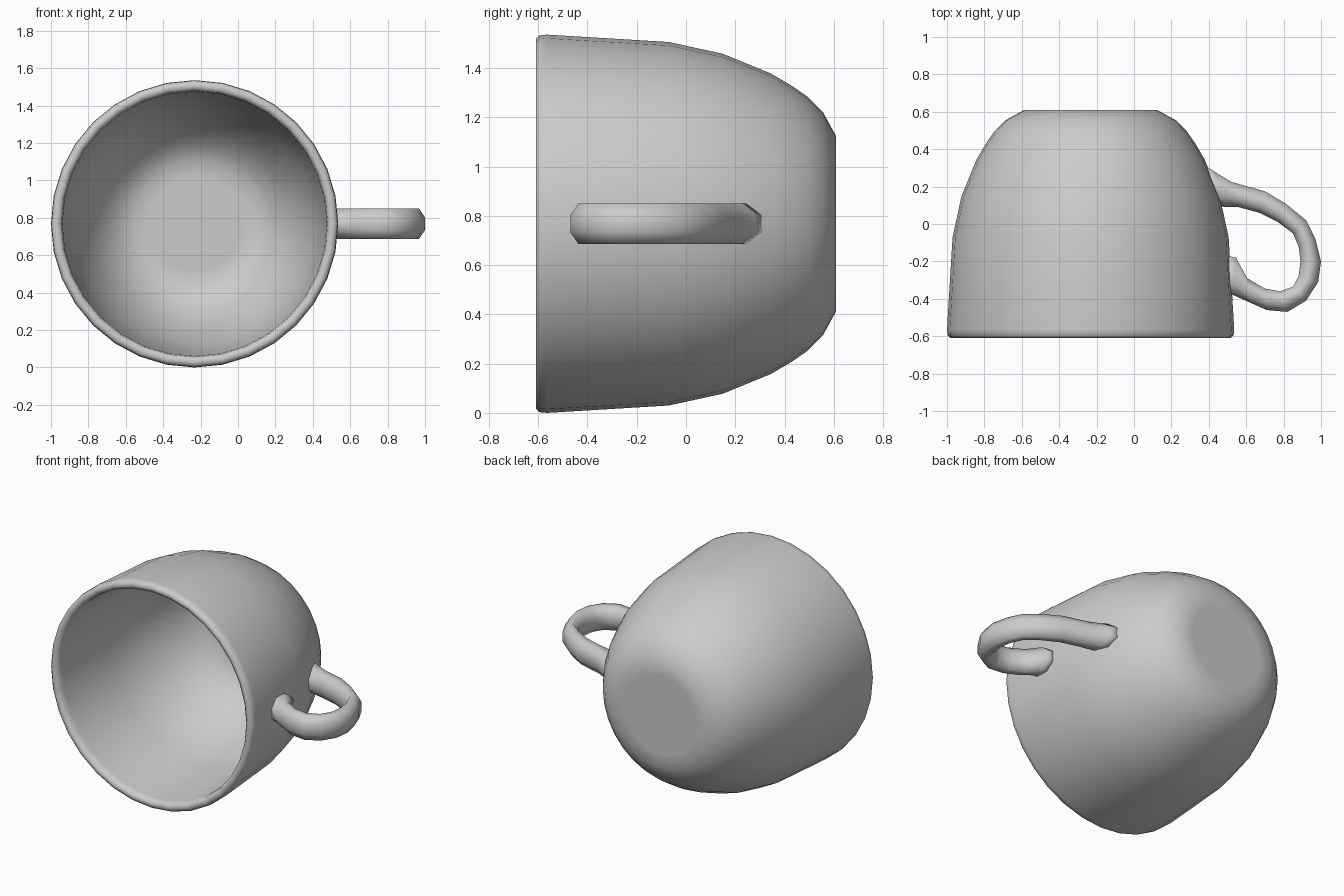
import bpy
import math
from mathutils import Vector

if "Cube" in bpy.data.objects:
    bpy.data.objects.remove(bpy.data.objects["Cube"])

CX, CZ = -0.232, 0.768   # cup axis runs along y through here


def skin(name, rings):
    """Join equal-length rings into one closed, smooth tube with end caps."""
    n = len(rings[0])
    verts = [v for ring in rings for v in ring]
    faces = [(i * n + j, i * n + (j + 1) % n, (i + 1) * n + (j + 1) % n, (i + 1) * n + j)
             for i in range(len(rings) - 1) for j in range(n)]
    faces.append(tuple(reversed(range(n))))
    faces.append(tuple(range(len(verts) - n, len(verts))))
    mesh = bpy.data.meshes.new(name)
    mesh.from_pydata(verts, [], faces)
    obj = bpy.data.objects.new(name, mesh)
    bpy.context.collection.objects.link(obj)
    bpy.context.view_layer.objects.active = obj
    obj.select_set(True)
    bpy.ops.object.mode_set(mode='EDIT')
    bpy.ops.mesh.select_all(action='SELECT')
    bpy.ops.mesh.normals_make_consistent(inside=False)
    bpy.ops.object.mode_set(mode='OBJECT')
    bpy.ops.object.shade_smooth()
    obj.select_set(False)
    return obj


def circle(y, r, n=32):
    return [(CX + r * math.cos(2 * math.pi * k / n), y, CZ + r * math.sin(2 * math.pi * k / n))
            for k in range(n)]


# Cup: (y, radius) from the outside base, over the rim, to the inside base
profile = [(0.61, 0.27), (0.61, 0.355), (0.555, 0.455), (0.495, 0.515), (0.43, 0.56),
           (0.345, 0.61), (0.15, 0.69), (-0.07, 0.738), (-0.565, 0.768),
           (-0.595, 0.765), (-0.61, 0.75), (-0.61, 0.728), (-0.595, 0.712), (-0.56, 0.707),
           (-0.07, 0.685), (0.14, 0.638), (0.32, 0.565), (0.40, 0.515), (0.46, 0.47),
           (0.515, 0.41), (0.56, 0.33), (0.56, 0.25)]
skin("cup_body", [circle(y, r) for y, r in profile])

# Handle: (outer x, outer y, inner x, inner y) along the loop
loop = [(0.37, 0.32, 0.44, 0.10), (0.43, 0.28, 0.49, 0.09), (0.52, 0.225, 0.56, 0.09),
        (0.70, 0.175, 0.67, 0.06), (0.81, 0.11, 0.77, 0.01), (0.92, 0.02, 0.85, -0.05),
        (0.97, -0.08, 0.88, -0.12), (1.0, -0.20, 0.89, -0.20), (0.985, -0.31, 0.88, -0.28),
        (0.92, -0.41, 0.85, -0.335), (0.82, -0.47, 0.78, -0.36), (0.71, -0.46, 0.70, -0.345),
        (0.62, -0.42, 0.605, -0.29), (0.53, -0.38, 0.545, -0.18), (0.49, -0.39, 0.495, -0.17)]


def section(ox, oy, ix, iy, n=8, half_height=0.088):
    outer, inner = Vector((ox, oy, CZ)), Vector((ix, iy, CZ))
    mid, half = (outer + inner) / 2, (outer - inner) / 2
    # octagon with its flats on the outer, inner, upper and lower sides
    angles = [2 * math.pi * (k + 0.5) / n for k in range(n)]
    flat = math.cos(math.pi / n)
    return [mid + half * (math.cos(a) / flat) + Vector((0, 0, half_height * math.sin(a)))
            for a in angles]


skin("handle", [section(*p) for p in loop])
